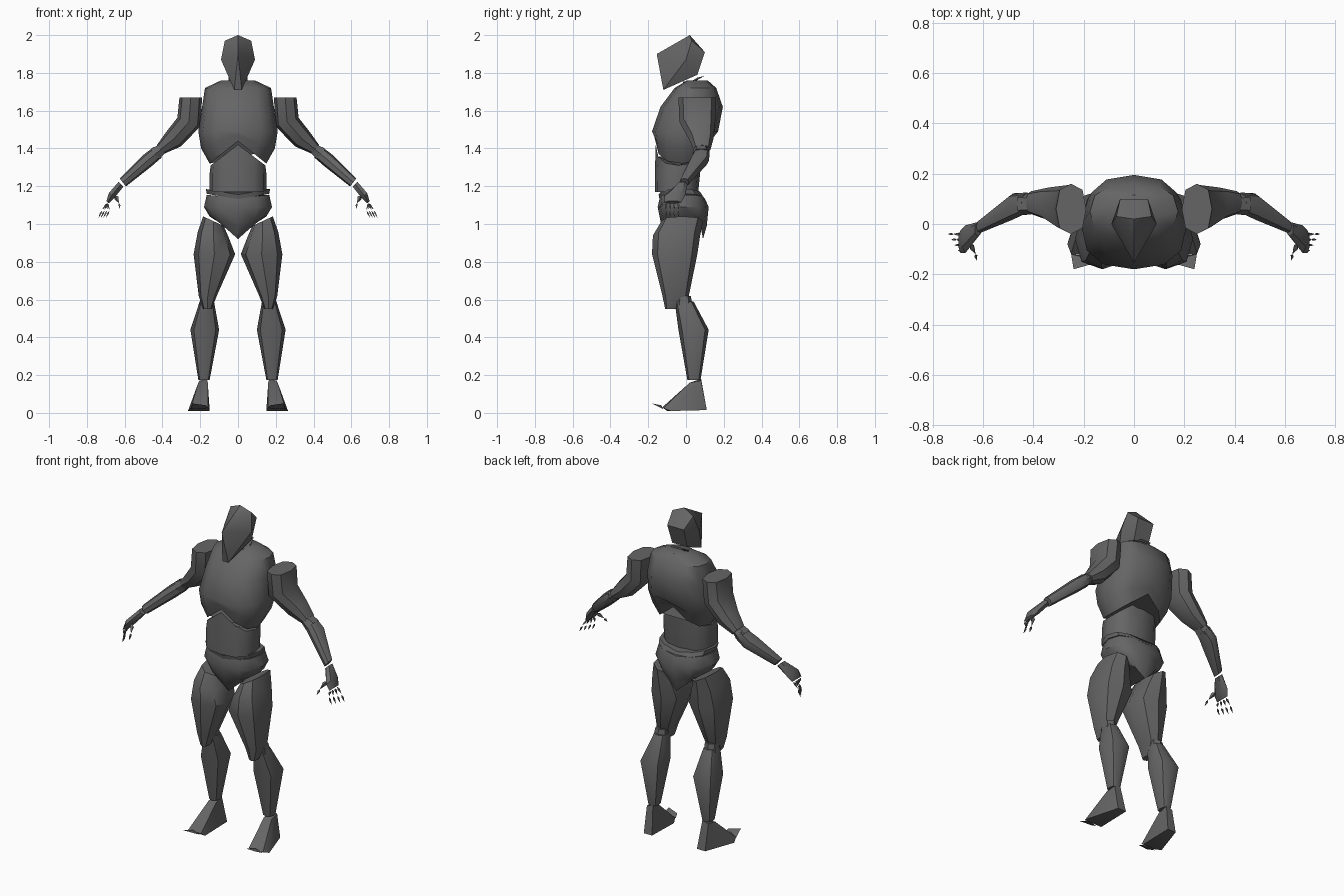
import bpy
import bmesh
from math import sin, cos, pi, radians
from mathutils import Vector

cube = bpy.data.objects.get("Cube")
if cube:
    bpy.data.objects.remove(cube, do_unlink=True)

GREY = (.13, .13, .13, 1)
grey = bpy.data.materials.new("dark grey")
grey.use_nodes = True
grey.diffuse_color = GREY
shader = next(n for n in grey.node_tree.nodes if n.type == 'BSDF_PRINCIPLED')
shader.inputs["Base Color"].default_value = GREY
shader.inputs["Roughness"].default_value = .6
parts = []


def finish(name, bm):
    """Turn a bmesh into a named object with the shared material."""
    bmesh.ops.recalc_face_normals(bm, faces=bm.faces)
    mesh = bpy.data.meshes.new(name)
    bm.to_mesh(mesh)
    bm.free()
    mesh.materials.append(grey)
    obj = bpy.data.objects.new(name, mesh)
    bpy.context.collection.objects.link(obj)
    parts.append(obj)


def power(value, exponent):
    size = abs(value) ** exponent
    return size if value >= 0 else -size


def loft(name, rings, sides=8, boxy=.8, side=1):
    """Skin rings of (x, y, z, half width, half depth, tilt, arch).
    Tilt turns a ring about y; arch lifts the middle of a ring."""
    bm = bmesh.new()
    loops = []
    for ring in rings:
        x, y, z, width, depth, tilt, arch = (tuple(ring) + (0, 0))[:7]
        loop = []
        for i in range(sides):
            angle = 2 * pi * i / sides
            u = power(sin(angle), boxy)
            v = -power(cos(angle), boxy)
            lift = arch * (1 - abs(u))
            px = x + u * width * cos(radians(tilt))
            pz = z + u * width * sin(radians(tilt)) + lift
            loop.append(bm.verts.new((side * px, y + v * depth, pz)))
        loops.append(loop)
    for low, high in zip(loops, loops[1:]):
        for i in range(sides):
            j = (i + 1) % sides
            bm.faces.new((low[i], low[j], high[j], high[i]))
    bm.faces.new(loops[0])
    bm.faces.new(loops[-1])
    finish(name, bm)


def hull(name, points, side=1, symmetric=False):
    """Wrap points in a faceted convex shell."""
    bm = bmesh.new()
    for x, y, z in points:
        bm.verts.new((side * x, y, z))
        if symmetric and x > 0:
            bm.verts.new((-x, y, z))
    result = bmesh.ops.convex_hull(bm, input=bm.verts)
    loose = [v for v in bm.verts if not v.link_faces]
    bmesh.ops.delete(bm, geom=loose, context='VERTS')
    bmesh.ops.dissolve_limit(bm, angle_limit=radians(2), verts=bm.verts, edges=bm.edges)
    finish(name, bm)


def shard(name, start, end, radius, side):
    """Slim pointed sliver between two points."""
    start, end = Vector(start), Vector(end)
    along = end - start
    across = along.orthogonal().normalized() * radius
    other = along.cross(across).normalized() * radius
    middle = start + along * .3
    hull(name, [start, middle + across, middle - across,
                middle + other, middle - other, end], side)


# Head and neck
hull("head", [(0, .02, 2), (.07, .03, 1.97), (.055, .1, 1.91), (.09, 0, 1.87),
              (.05, .06, 1.79), (0, -.155, 1.9), (.02, -.12, 1.71)], symmetric=True)
hull("neck_collar", [(.05, .06, 1.775), (.035, .1, 1.785), (.04, -.03, 1.72),
                     (.025, -.05, 1.7), (.05, .05, 1.76)], symmetric=True)
loft("neck", [(0, .03, 1.7, .07, .06), (0, .035, 1.755, .05, .05)])

# Trunk
loft("chest", [(0, .06, 1.76, .09, .055),
               (0, .05, 1.72, .175, .11),
               (0, .03, 1.62, .19, .165),
               (0, -.005, 1.49, .21, .175),
               (0, -.015, 1.4, .195, .155, 0, .07),
               (0, -.02, 1.32, .15, .14, 0, .12)], 12)
loft("abdomen", [(0, -.04, 1.31, .145, .12, 0, .11),
                 (0, -.045, 1.27, .15, .12),
                 (0, -.05, 1.17, .15, .115)], 12)
loft("waistband", [(0, -.03, 1.185, .17, .115, 0, -.03),
                   (0, -.02, 1.16, .165, .12, 0, -.03)], 12)
loft("pelvis", [(0, -.02, 1.155, .165, .12, 0, -.02),
                (0, -.015, 1.09, .18, .135),
                (0, -.01, 1.04, .15, .12, 0, -.05),
                (0, 0, 1.01, .1, .09, 0, -.09)], 12)

for label, s in (("left", 1), ("right", -1)):
    # Arm
    loft(label + "_upper_arm", [(.25, .06, 1.67, .06, .1),
                                (.26, .06, 1.54, .065, .095, 20),
                                (.34, .08, 1.45, .055, .065, 45),
                                (.41, .085, 1.395, .03, .045, 50)], side=s)
    loft(label + "_elbow", [(.4, .08, 1.4, .03, .04, 50),
                            (.44, .08, 1.37, .04, .045, 50)], 6, side=s)
    loft(label + "_forearm", [(.425, .085, 1.38, .035, .04, 52),
                              (.48, .07, 1.335, .037, .052, 52),
                              (.61, -.01, 1.22, .027, .025, 52)], side=s)
    loft(label + "_hand", [(.62, -.02, 1.21, .02, .028, 45),
                           (.67, -.06, 1.15, .022, .055, 45),
                           (.69, -.07, 1.115, .01, .045, 40)], 6, side=s)
    # Fingers, each two slivers, and thumb
    for i in range(4):
        y = -.04 - .022 * i
        reach = .74 - .013 * i
        shard(f"{label}_finger_base_{i}", (.69, y, 1.11), (reach - .02, y, 1.075), .007, s)
        shard(f"{label}_finger_tip_{i}", (reach - .02, y, 1.07), (reach, y, 1.03), .006, s)
    shard(label + "_thumb_base", (.65, -.08, 1.15), (.63, -.12, 1.11), .013, s)
    shard(label + "_thumb_tip", (.63, -.12, 1.11), (.625, -.145, 1.08), .007, s)

    # Leg
    loft(label + "_thigh", [(.13, -.02, 1.015, .06, .11, 25),
                            (.13, -.05, .94, .085, .125, 12),
                            (.125, -.06, .84, .11, .12),
                            (.16, -.055, .62, .048, .07),
                            (.162, -.075, .55, .022, .035)], side=s)
    loft(label + "_knee", [(.165, -.01, .62, .035, .035),
                           (.168, -.01, .57, .042, .045)], 6, side=s)
    loft(label + "_shin", [(.165, -.01, .59, .038, .05),
                           (.176, .04, .44, .076, .08),
                           (.18, .042, .175, .03, .035)], side=s)
    hull(label + "_foot", [(.16, .02, .16), (.21, .02, .16), (.165, .08, .18),
                           (.205, .08, .17), (.15, .11, .015), (.205, .11, .015),
                           (.15, -.1, .01), (.265, -.08, .01), (.16, -.125, .03),
                           (.25, -.12, .025)], s)
    hull(label + "_toe", [(.16, -.13, .025), (.25, -.12, .02), (.21, -.13, .04),
                          (.24, -.18, .05), (.17, -.16, .04)], s)

# Smooth broad forms and keep the creases
bpy.ops.object.select_all(action='DESELECT')
for part in parts:
    part.select_set(True)
bpy.context.view_layer.objects.active = parts[0]
bpy.ops.object.shade_smooth_by_angle(angle=radians(40))
